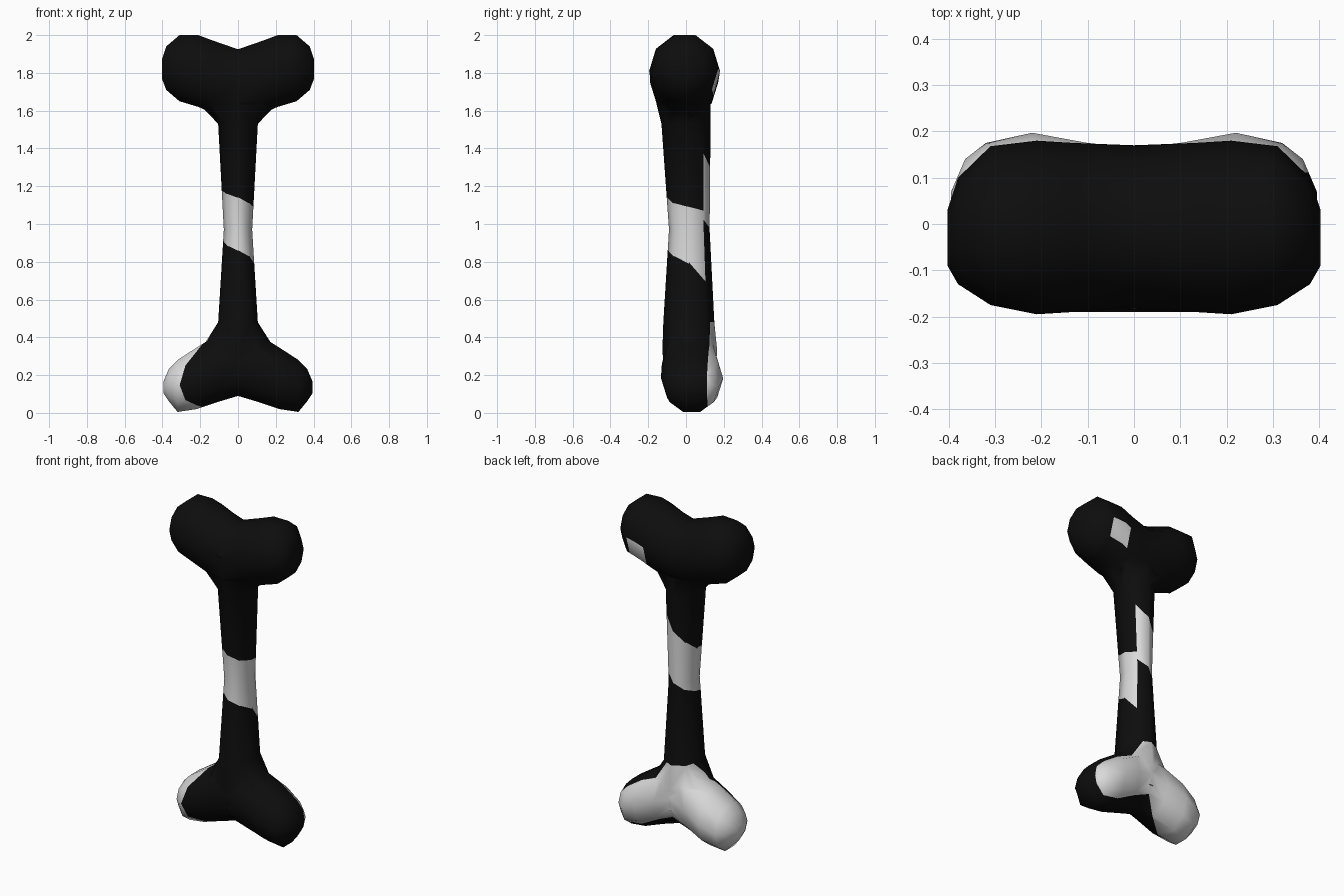
import bpy, bmesh, math
from mathutils import Vector

if "Cube" in bpy.data.objects:
    bpy.data.objects.remove(bpy.data.objects["Cube"])


def material(name, v):
    m = bpy.data.materials.new(name)
    m.diffuse_color = (v, v, v, 1)
    m.use_nodes = True
    m.node_tree.nodes["Principled BSDF"].inputs["Base Color"].default_value = m.diffuse_color
    return m


MATS = [material("black", 0.004), material("off_white", 0.7)]


def cut(bm, faces, co, no):
    geom = list({e for f in faces for e in list(f.verts) + list(f.edges)}) + list(faces)
    bmesh.ops.bisect_plane(bm, geom=geom, plane_co=co, plane_no=no, dist=1e-5)


def loft(rings):
    """Skin a list of closed rings and cap both ends."""
    bm = bmesh.new()
    vs = [[bm.verts.new(p) for p in r] for r in rings]
    n = len(rings[0])
    for a, b in zip(vs, vs[1:]):
        for i in range(n):
            j = (i + 1) % n
            bm.faces.new((a[i], a[j], b[j], b[i]))
    bm.faces.new(vs[0])
    bm.faces.new(vs[-1])
    bmesh.ops.recalc_face_normals(bm, faces=bm.faces)
    return bm


def to_object(name, bm):
    me = bpy.data.meshes.new(name)
    bm.to_mesh(me)
    bm.free()
    for m in MATS:
        me.materials.append(m)
    ob = bpy.data.objects.new(name, me)
    bpy.context.collection.objects.link(ob)
    return ob


# Shaft: octagonal rings given as z, half width, front y, back y
def shaft_ring(z, hx, y0, y1):
    return [(hx * math.cos(i * math.pi / 4),
             (y0 + y1) / 2 + (y1 - y0) / 2 * math.sin(i * math.pi / 4), z) for i in range(8)]


shaft = loft([shaft_ring(*r) for r in [
    (0.20, 0.26, -0.115, 0.155), (0.33, 0.2, -0.125, 0.165), (0.48, 0.105, -0.12, 0.15),
    (0.97, 0.075, -0.09, 0.125), (1.53, 0.105, -0.13, 0.13), (1.63, 0.2, -0.155, 0.13),
    (1.78, 0.26, -0.185, 0.15)]])

# Spiral band: each shaft side is cut along a sloping line, starting at the back right corner
TOP = [1.36, 1.30, 1.24, 1.18, 1.16, 1.14, 1.11, 1.09, 1.07]
BOTTOM = [1.02, 0.98, 0.94, 0.91, 0.885, 0.86, 0.83, 0.79, 0.70]


def side_faces(k):
    out = []
    for f in shaft.faces:
        c = f.calc_center_median()
        a = math.degrees(math.atan2(c.y - 0.015, c.x)) - 45
        if int((a % 360) // 45) == k and 0.48 < c.z < 1.53 and abs(f.normal.z) < 0.5:
            out.append(f)
    return out


for k in range(8):
    a0, a1 = math.pi / 4 * (k + 1), math.pi / 4 * (k + 2)
    am = (a0 + a1) / 2
    planes = []
    for zs, s in ((TOP, -1), (BOTTOM, 1)):
        p0 = Vector((0.075 * math.cos(a0), 0.018 + 0.108 * math.sin(a0), zs[k]))
        p1 = Vector((0.075 * math.cos(a1), 0.018 + 0.108 * math.sin(a1), zs[k + 1]))
        no = (p1 - p0).cross(Vector((math.cos(am), math.sin(am), 0))).normalized()
        if no.z * s < 0:
            no = -no
        cut(shaft, side_faces(k), p0, no)
        planes.append((p0, no))
    for f in side_faces(k):
        if all((f.calc_center_median() - p).dot(n) > 0 for p, n in planes):
            f.material_index = 1
bone = to_object("bone", shaft)


# Knobbed ends: ten-sided rings along x, mirrored, given as x, z range, y range
def knob(half):
    rows = [(-r[0], *r[1:]) for r in reversed(half[1:])] + half
    rings = []
    for x, z0, z1, y0, y1 in rows:
        rings.append([(x, (y0 + y1) / 2 + (y1 - y0) / 2 * math.cos(i * math.pi / 5),
                       (z0 + z1) / 2 + (z1 - z0) / 2 * math.sin(i * math.pi / 5)
                       / math.sin(math.pi * 0.4)) for i in range(10)])
    return loft(rings)


upper = knob([(0, 1.57, 1.925, -0.19, 0.17), (0.13, 1.585, 1.97, -0.19, 0.175),
              (0.21, 1.62, 2.0, -0.195, 0.18), (0.31, 1.65, 2.0, -0.175, 0.168),
              (0.38, 1.71, 1.94, -0.13, 0.10), (0.403, 1.77, 1.87, -0.09, 0.03)])
lower = knob([(0, 0.09, 0.45, -0.125, 0.165), (0.1, 0.06, 0.42, -0.13, 0.175),
              (0.22, 0.02, 0.345, -0.132, 0.197), (0.32, 0.005, 0.28, -0.115, 0.175),
              (0.365, 0.06, 0.235, -0.08, 0.14), (0.395, 0.105, 0.165, -0.02, 0.07)])

# Small light patch on the lower back of the right upper knob
for x, n in ((0.17, 1), (0.29, 1)):
    cut(upper, upper.faces[:], Vector((x, 0, 0)), Vector((n, 0, 0)))
for f in upper.faces:
    c = f.calc_center_median()
    if 0.17 < c.x < 0.29 and c.y > 0.12 and 1.67 < c.z < 1.8:
        f.material_index = 1

# Join the parts into one skin
for name, bm in (("upper_knob", upper), ("lower_knob", lower)):
    part = to_object(name, bm)
    mod = bone.modifiers.new("join", 'BOOLEAN')
    mod.operation = 'UNION'
    mod.solver = 'EXACT'
    mod.object = part
    bpy.context.view_layer.objects.active = bone
    bpy.ops.object.modifier_apply(modifier=mod.name)
    bpy.data.objects.remove(part)

# Light back and left tip of the lower end
bm = bmesh.new()
bm.from_mesh(bone.data)
for side, no in ((-1, Vector((-0.8, 1, 0))), (1, Vector((0.05, 1, 0)))):
    co = Vector((0, 0.13, 0))

    def half_faces():
        return [f for f in bm.faces if f.calc_center_median().z < 0.479
                and f.calc_center_median().x * side > 0]
    cut(bm, half_faces(), co, no)
    for f in half_faces():
        if (f.calc_center_median() - co).dot(no) > 0:
            f.material_index = 1
bm.to_mesh(bone.data)
bm.free()

bpy.ops.object.select_all(action='DESELECT')
bone.select_set(True)
bpy.context.view_layer.objects.active = bone
bpy.ops.object.shade_smooth_by_angle(angle=math.radians(60))
